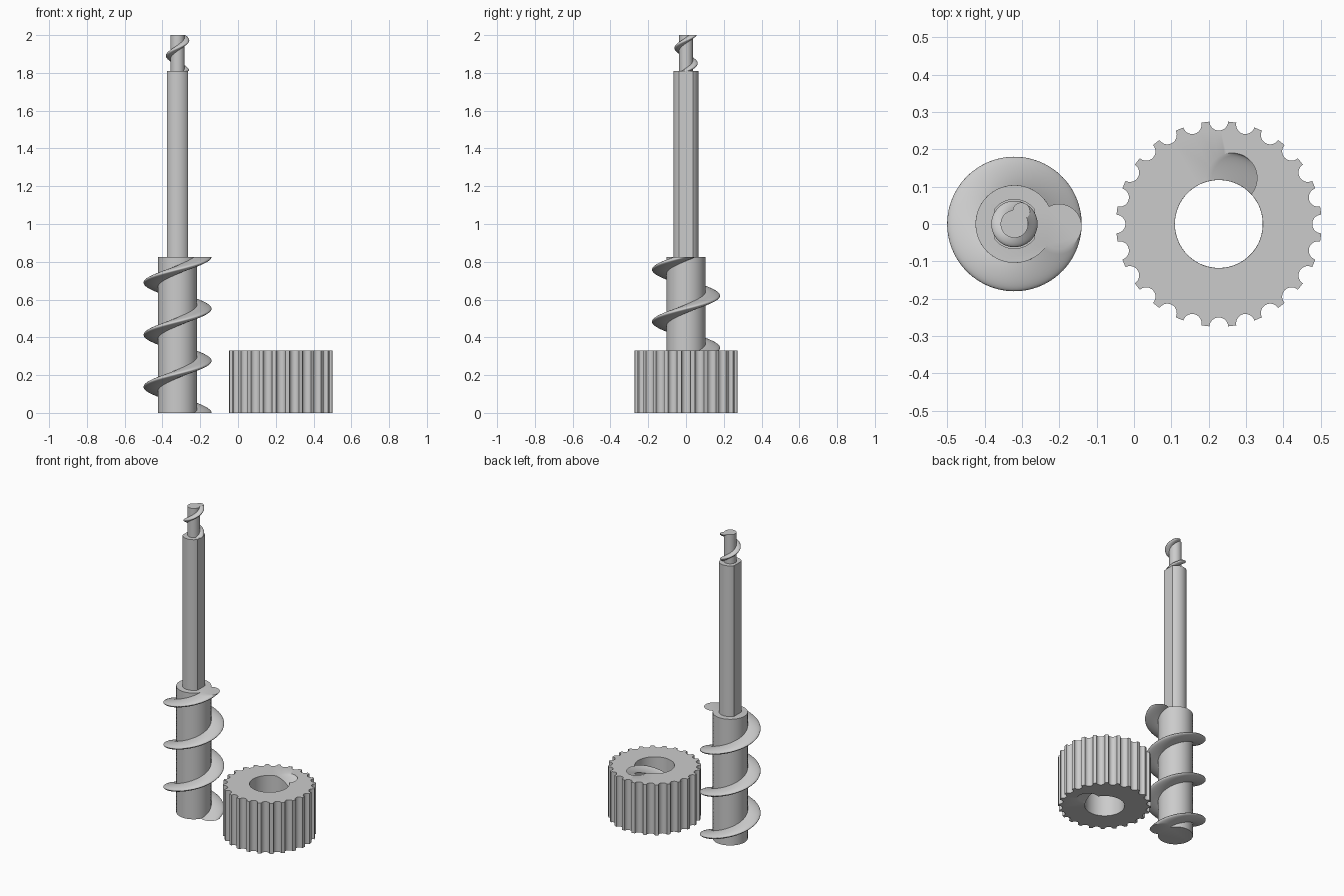
import bpy
import bmesh
from math import acos, asin, atan2, cos, pi, radians, sin, tau
from mathutils import Matrix, Vector

cube = bpy.data.objects.get("Cube")
if cube:
    bpy.data.objects.remove(cube, do_unlink=True)

grey = bpy.data.materials.new("plain grey")
grey.use_nodes = True
colour = (0.6, 0.6, 0.6, 1)
grey.diffuse_color = colour
grey.node_tree.nodes["Principled BSDF"].inputs["Base Color"].default_value = colour

SHAFT_X, GEAR_X = -0.32, 0.227
WORM_TOP, SHANK_TOP, TOP = 0.825, 1.81, 2.0
GEAR_TOP = 0.33


def arc(cx, radius, start, end, steps, ends=True):
    """Points on a circle centred at (cx, 0)."""
    span = range(steps + 1) if ends else range(1, steps)
    return [Vector((cx + radius * cos(a), radius * sin(a), 0))
            for a in (start + (end - start) * i / steps for i in span)]


def lobed_circle(core, offset, lobe):
    """Outline of a round core joined with an off-centre circle."""
    a = acos((core**2 + offset**2 - lobe**2) / (2 * core * offset))
    b = atan2(core * sin(a), core * cos(a) - offset)
    return arc(offset, lobe, -b, b, 40) + arc(0, core, a, tau - a, 64, False)


def flatted_circle(radius, half_width):
    """Circle with two parallel flats facing +x and -x."""
    a = acos(half_width / radius)
    return arc(0, radius, a, pi - a, 32) + arc(0, radius, pi + a, tau - a, 32)


def notched_circle(radius, notch, count):
    """Circle with round notches bitten out of its rim."""
    half = 2 * asin(notch / (2 * radius))
    b = atan2(radius * sin(half), radius * cos(half) - radius)
    bite = arc(radius, notch, -b, b - tau, 14)
    land = arc(0, radius, half, tau / count - half, 2, False)
    return [Matrix.Rotation(tau * i / count, 3, "Z") @ p
            for i in range(count) for p in bite + land]


def sweep(bm, outline, z0, z1, twist=0.0, layers=1):
    """Twisted wall of an outline; returns its bottom and top rings."""
    rings = []
    for i in range(layers + 1):
        t = i / layers
        turn = Matrix.Rotation(radians(twist) * t, 3, "Z")
        lift = Vector((0, 0, z0 + (z1 - z0) * t))
        rings.append([bm.verts.new(turn @ p + lift) for p in outline])
    n = len(outline)
    for low, high in zip(rings, rings[1:]):
        for j in range(n):
            k = (j + 1) % n
            bm.faces.new((low[j], low[k], high[k], high[j]))
    return rings[0], rings[-1]


def finish(bm, name, x):
    bmesh.ops.recalc_face_normals(bm, faces=bm.faces)
    mesh = bpy.data.meshes.new(name)
    bm.to_mesh(mesh)
    bm.free()
    mesh.materials.append(grey)
    obj = bpy.data.objects.new(name, mesh)
    obj.location.x = x
    bpy.context.collection.objects.link(obj)
    bpy.ops.object.select_all(action="DESELECT")
    obj.select_set(True)
    bpy.context.view_layer.objects.active = obj
    bpy.ops.object.shade_smooth_by_angle(angle=radians(30))


def solid(name, outline, z0, z1, twist=0.0, layers=1):
    bm = bmesh.new()
    bottom, top = sweep(bm, outline, z0, z1, twist, layers)
    bm.faces.new(bottom[::-1])
    bm.faces.new(top)
    finish(bm, name, SHAFT_X)


# Worm, flatted shank and small threaded tip, stacked on one axis
solid("worm_screw", lobed_circle(0.104, 0.12, 0.06), 0, WORM_TOP, 1077, 160)
solid("shank", flatted_circle(0.067, 0.055), WORM_TOP, SHANK_TOP)
solid("threaded_tip", lobed_circle(0.037, 0.039, 0.023), SHANK_TOP, TOP, 422, 70)

# Notched wheel with a matching threaded bore
bm = bmesh.new()
rims = sweep(bm, notched_circle(0.275, 0.025, 24), 0, GEAR_TOP)
bores = sweep(bm, lobed_circle(0.118, 0.128, 0.067), 0, GEAR_TOP, 434, 70)
for rim, bore, up in zip(rims, bores, (-1, 1)):
    loop = set(rim + bore)
    edges = [e for e in bm.edges if e.is_boundary and loop.issuperset(e.verts)]
    bmesh.ops.triangle_fill(bm, edges=edges, use_beauty=True, normal=(0, 0, up))
finish(bm, "notched_wheel", GEAR_X)
